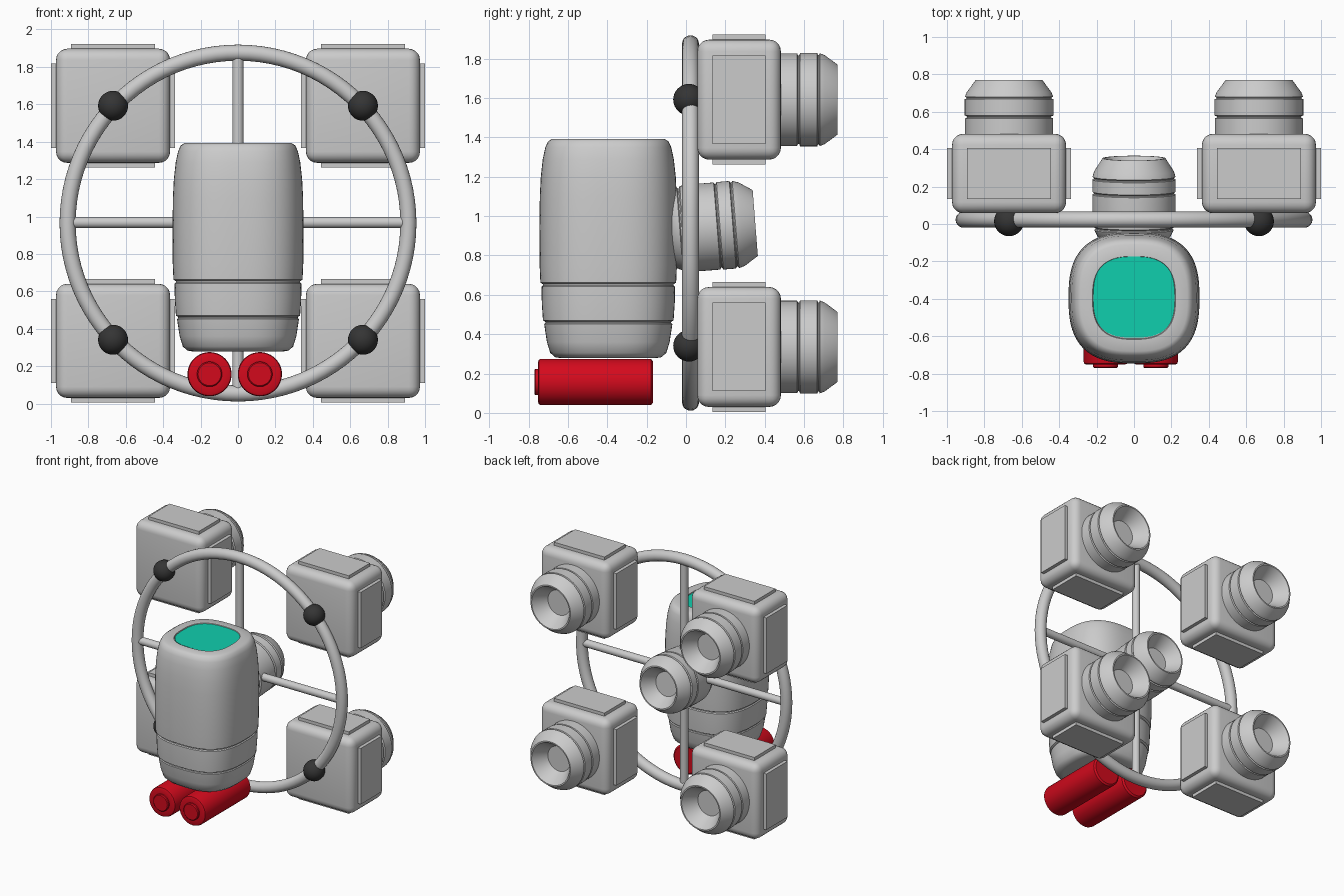
import bpy, bmesh, math
from mathutils import Matrix

if "Cube" in bpy.data.objects:
    bpy.data.objects.remove(bpy.data.objects["Cube"])

def material(name, color):
    m = bpy.data.materials.new(name)
    m.diffuse_color = (*color, 1)
    m.use_nodes = True
    m.node_tree.nodes["Principled BSDF"].inputs["Base Color"].default_value = m.diffuse_color
    return m

TEAL = material("teal", (0.005, 0.62, 0.42))
RED = material("red", (0.65, 0.003, 0.012))
DARK = material("dark", (0.035, 0.035, 0.035))

def finish(name, bm, loc=(0, 0, 0), rot_x=0, mat=None, angle=35):
    bmesh.ops.recalc_face_normals(bm, faces=bm.faces)
    me = bpy.data.meshes.new(name)
    bm.to_mesh(me)
    bm.free()
    ob = bpy.data.objects.new(name, me)
    bpy.context.collection.objects.link(ob)
    ob.location, ob.rotation_euler = loc, (rot_x, 0, 0)
    if mat:
        me.materials.append(mat)
    bpy.ops.object.select_all(action='DESELECT')
    ob.select_set(True)
    bpy.context.view_layer.objects.active = ob
    bpy.ops.object.shade_smooth_by_angle(angle=math.radians(angle))
    return ob

def lathe(name, profile, loc, rot_x=0, mat=None, power=2, n=64):
    """Closed stack of rings; power above 2 gives a rounded-square section."""
    bm = bmesh.new()
    rings = []
    for r, h in profile:
        ring = []
        for i in range(n):
            a = 2 * math.pi * i / n
            c, s = math.cos(a), math.sin(a)
            k = r / (abs(c) ** power + abs(s) ** power) ** (1 / power)
            ring.append(bm.verts.new((k * c, k * s, h)))
        rings.append(ring)
    for a, b in zip(rings, rings[1:]):
        for i in range(n):
            j = (i + 1) % n
            bm.faces.new((a[i], a[j], b[j], b[i]))
    bm.faces.new(rings[0])
    bm.faces.new(rings[-1])
    return finish(name, bm, loc, rot_x, mat)

def box(name, loc, size, bevel=0):
    bm = bmesh.new()
    bmesh.ops.create_cube(bm, size=1, matrix=Matrix.Diagonal((*size, 1)))
    if bevel:
        bmesh.ops.bevel(bm, geom=bm.edges[:], offset=bevel, segments=5,
                        profile=0.5, affect='EDGES')
    return finish(name, bm, loc)

def ball(name, loc, r, mat):
    bm = bmesh.new()
    bmesh.ops.create_uvsphere(bm, u_segments=32, v_segments=16, radius=r)
    return finish(name, bm, loc, mat=mat)

BACK = math.radians(-90)
RING_Y, RING_Z = 0.023, 0.965

# Hoop frame
bpy.ops.mesh.primitive_torus_add(major_radius=0.911, minor_radius=0.043,
                                 major_segments=96, minor_segments=20,
                                 location=(0, RING_Y, RING_Z),
                                 rotation=(math.pi / 2, 0, 0))
hoop = bpy.context.object
hoop.name = "hoop"
bpy.ops.object.shade_smooth()

# Cross bars
lathe("vertical_bar", [(0.03, -0.9), (0.03, 0.9)], (0, RING_Y, RING_Z), n=24)
bar = lathe("horizontal_bar", [(0.03, -0.9), (0.03, 0.9)], (0, RING_Y, 0.968), n=24)
bar.rotation_euler = (0, math.pi / 2, 0)

# Four thruster units with joints on the hoop
nozzle = [(0.21, 0.44), (0.235, 0.45), (0.235, 0.565), (0.225, 0.569), (0.225, 0.575),
          (0.237, 0.58), (0.237, 0.667), (0.227, 0.671), (0.227, 0.676), (0.236, 0.68),
          (0.226, 0.705), (0.178, 0.77), (0.168, 0.77), (0.1, 0.66)]
for side, sx in (("left", -1), ("right", 1)):
    for level, z in (("lower", 0.335), ("upper", 1.592)):
        tag = f"{level}_{side}"
        x = 0.668 * sx
        box(f"thruster_box_{tag}", (x, 0.27, z), (0.61, 0.425, 0.61), 0.06)
        box(f"side_plates_{tag}", (x, 0.27, z), (0.664, 0.27, 0.45))
        box(f"end_plates_{tag}", (x, 0.27, z), (0.45, 0.27, 0.66))
        lathe(f"nozzle_{tag}", nozzle, (x, 0, z), BACK)
        ball(f"joint_{tag}", (x, 0.015, z + (0.006 if z < 1 else 0)), 0.08, DARK)

# Rounded-square main body, with grooves
body = [(0.24, 0.278), (0.27, 0.283), (0.295, 0.305), (0.312, 0.36), (0.326, 0.452),
        (0.32, 0.457), (0.32, 0.463), (0.332, 0.47), (0.338, 0.56), (0.339, 0.642),
        (0.332, 0.648), (0.332, 0.654), (0.345, 0.662), (0.349, 0.75), (0.35, 0.95),
        (0.348, 1.1), (0.343, 1.2), (0.333, 1.29), (0.32, 1.35), (0.306, 1.38),
        (0.285, 1.393), (0.222, 1.393), (0.218, 1.38)]
lathe("main_body", body, (0, -0.395, 0), power=2.7, n=80)
lathe("top_panel", [(0.217, 1.36), (0.217, 1.388)], (0, -0.39, 0), mat=TEAL, power=2.8, n=80)

# Tilted centre nozzle, measured back from its rim
centre = [(0.15, -0.45), (0.195, -0.42), (0.212, -0.385), (0.206, -0.38), (0.206, -0.374),
          (0.218, -0.368), (0.222, -0.3), (0.222, -0.195), (0.213, -0.191), (0.213, -0.186),
          (0.223, -0.18), (0.223, -0.115), (0.214, -0.111), (0.214, -0.106), (0.222, -0.1),
          (0.213, -0.07), (0.168, 0), (0.158, 0), (0.095, -0.105)]
lathe("centre_nozzle", centre, (0, 0.352, 0.965), BACK + math.radians(4.5))

# Two red tanks with front caps
for side, x in (("left", -0.152), ("right", 0.117)):
    lathe(f"tank_{side}", [(0.105, 0.168), (0.118, 0.178), (0.118, 0.735), (0.114, 0.747),
                           (0.103, 0.752), (0.067, 0.752), (0.067, 0.764), (0.061, 0.77)],
          (x, 0, 0.157), -BACK, RED, n=48)
